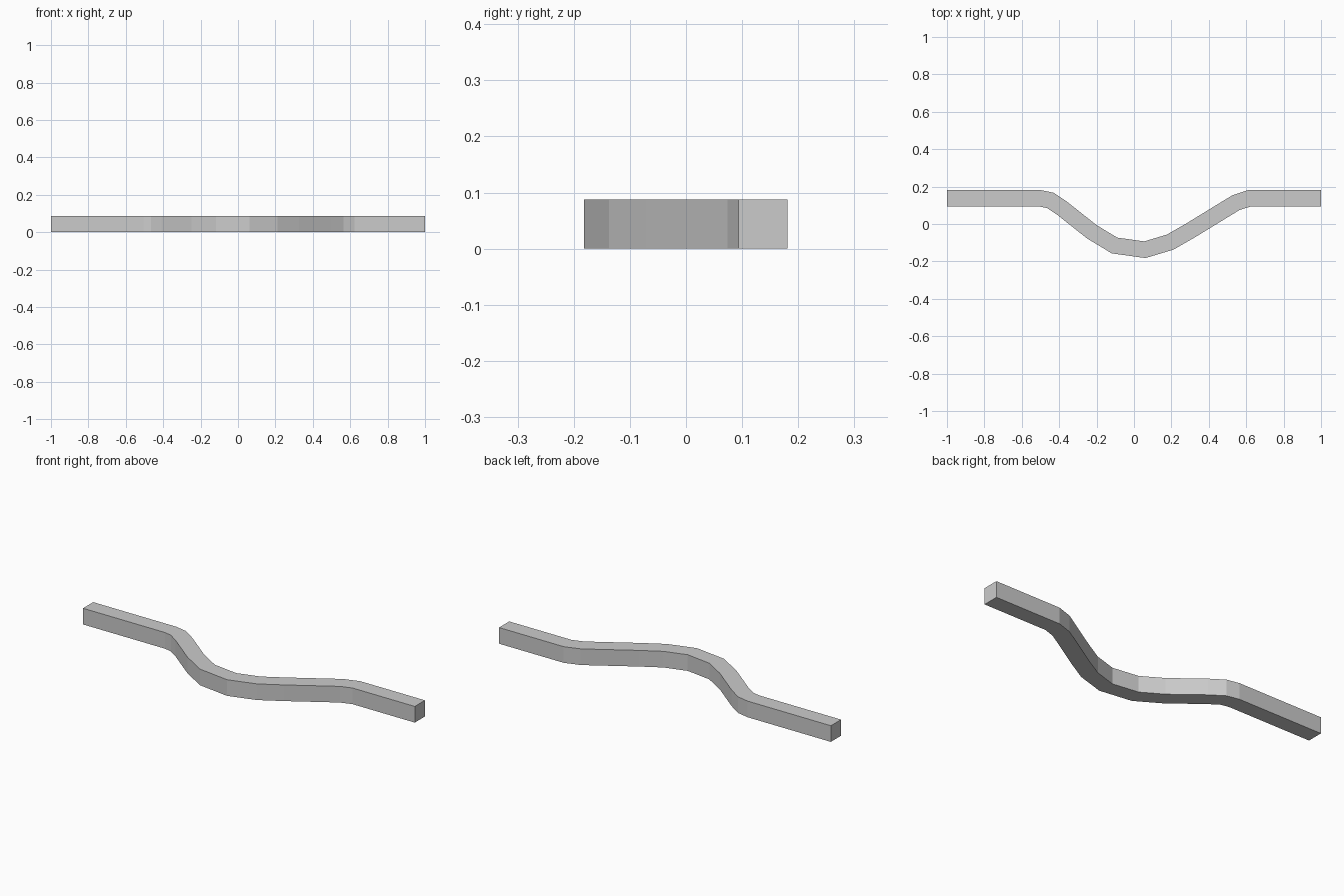
import bpy, bmesh
from mathutils import Vector

if "Cube" in bpy.data.objects:
    bpy.data.objects.remove(bpy.data.objects["Cube"])

HALF, HEIGHT = 0.0437, 0.088

# centre line of the bent bar, seen from above
path = [Vector(p) for p in [
    (-1, .1375), (-.502, .1375), (-.447, .126), (-.383, .083), (-.225, -.042),
    (-.104, -.115), (.058, -.1375), (.193, -.097), (.303, -.034),
    (.471, .069), (.545, .114), (.617, .1375), (1, .1375)]]


def offset(points, dist):
    """Shift a path sideways with mitred corners."""
    out = []
    for i, p in enumerate(points):
        a = (p - points[max(i - 1, 0)]).normalized()
        b = (points[min(i + 1, len(points) - 1)] - p).normalized()
        t = (a + b).normalized()
        n = Vector((-t.y, t.x))
        ref = a if a.length else b
        out.append(p + n * dist / max(t.dot(ref), 0.5))
    return out


# square-section bar swept along the path
left, right = offset(path, HALF), offset(path, -HALF)
bm = bmesh.new()
rings = [[bm.verts.new((p.x, p.y, z)) for p, z in
          ((l, 0), (r, 0), (r, HEIGHT), (l, HEIGHT))] for l, r in zip(left, right)]
for a, b in zip(rings, rings[1:]):
    for k in range(4):
        j = (k + 1) % 4
        bm.faces.new((a[k], a[j], b[j], b[k]))
bm.faces.new(rings[0])
bm.faces.new(rings[-1])
bmesh.ops.recalc_face_normals(bm, faces=bm.faces)

mesh = bpy.data.meshes.new("bent_bar")
bm.to_mesh(mesh)
bm.free()
bpy.context.collection.objects.link(bpy.data.objects.new("bent_bar", mesh))
